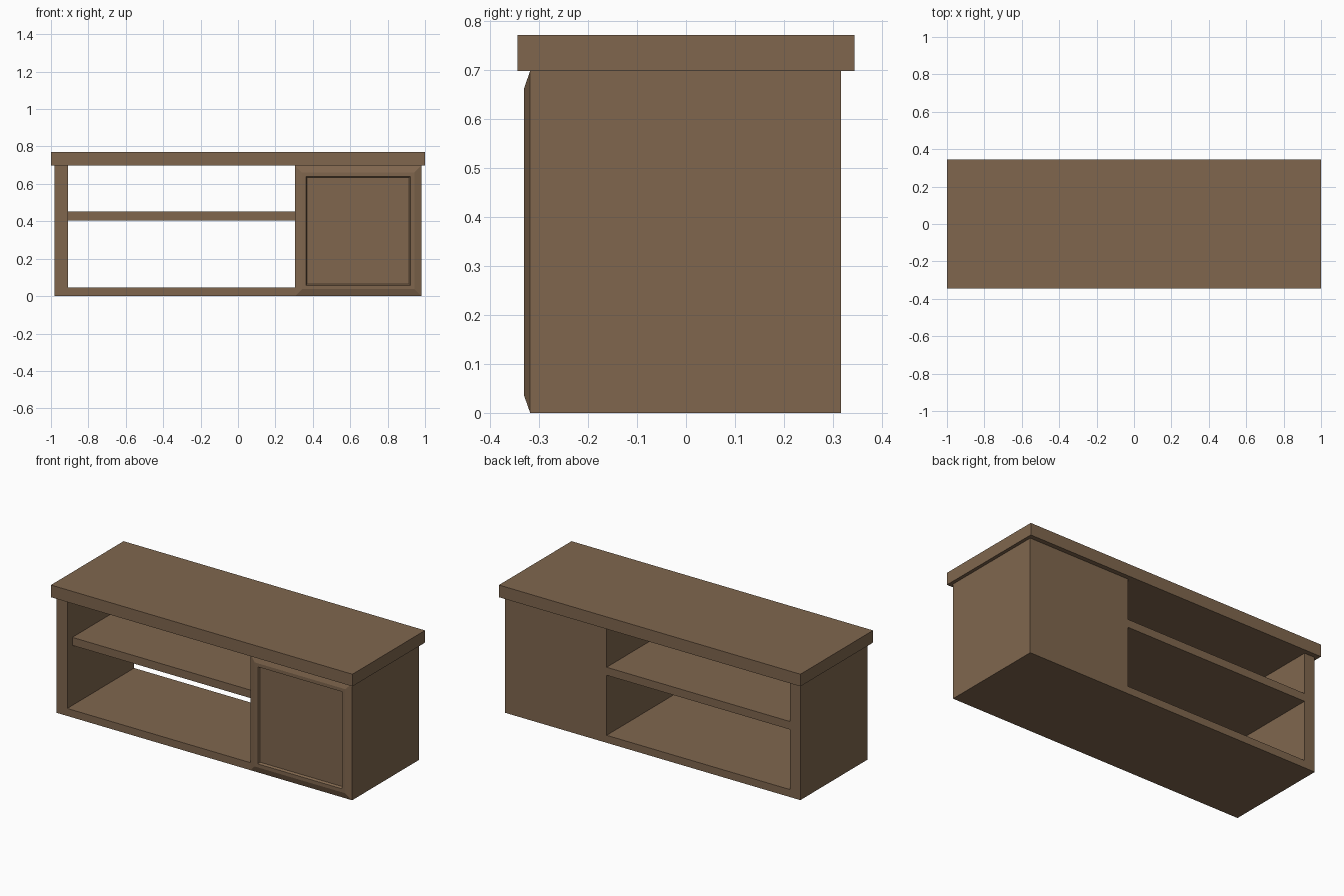
import bpy, bmesh

if "Cube" in bpy.data.objects:
    bpy.data.objects.remove(bpy.data.objects["Cube"])

wood = bpy.data.materials.new("brown wood")
wood.diffuse_color = (0.215, 0.134, 0.076, 1)
wood.use_nodes = True
wood.node_tree.nodes["Principled BSDF"].inputs["Base Color"].default_value = wood.diffuse_color


def make_object(name, bm):
    bmesh.ops.recalc_face_normals(bm, faces=bm.faces)
    mesh = bpy.data.meshes.new(name)
    bm.to_mesh(mesh)
    bm.free()
    mesh.materials.append(wood)
    obj = bpy.data.objects.new(name, mesh)
    bpy.context.collection.objects.link(obj)
    return obj


def box(name, x0, x1, y0, y1, z0, z1):
    bm = bmesh.new()
    bmesh.ops.create_cube(bm, size=1)
    for v in bm.verts:
        v.co.x = x0 if v.co.x < 0 else x1
        v.co.y = y0 if v.co.y < 0 else y1
        v.co.z = z0 if v.co.z < 0 else z1
    return make_object(name, bm)


FRONT, BACK = -0.318, 0.316
SIDE, INNER, CAB = 0.98, -0.91, 0.305
TOP = 0.698

# Body: left panel, floor and closed cabinet as one extruded profile
profile = [(-SIDE, 0), (SIDE, 0), (SIDE, TOP), (CAB, TOP), (CAB, 0.045),
           (INNER, 0.045), (INNER, TOP), (-SIDE, TOP)]
bm = bmesh.new()
face = bm.faces.new([bm.verts.new((x, FRONT, z)) for x, z in profile])
ext = bmesh.ops.extrude_face_region(bm, geom=[face])
for v in ext["geom"]:
    if isinstance(v, bmesh.types.BMVert):
        v.co.y = BACK
# Leave the cabinet front open for the door recess: handled by the door depth
make_object("cabinet_body", bm)

# Overhanging table top
box("table_top", -1, 1, -0.344, 0.344, TOP, 0.771)

# Open shelf, set back from the front
box("shelf", INNER, CAB, -0.27, BACK, 0.405, 0.453)

# Door: chamfered rim, flat frame and a shallow sunken panel
rings = [(0.0, FRONT), (0.037, -0.331), (0.058, -0.331), (0.065, -0.3185)]
bm = bmesh.new()
previous = None
for inset, y in rings:
    x0, x1, z0, z1 = CAB + inset, SIDE - inset, inset, TOP - inset
    ring = [bm.verts.new((x, y, z)) for x, z in
            ((x0, z0), (x1, z0), (x1, z1), (x0, z1))]
    if previous:
        for i in range(4):
            j = (i + 1) % 4
            bm.faces.new((previous[i], previous[j], ring[j], ring[i]))
    previous = ring
bm.faces.new(previous)
door = make_object("cabinet_door", bm)
# Make sure the open door shell faces the front
if door.data.polygons[-1].normal.y > 0:
    door.data.flip_normals()
